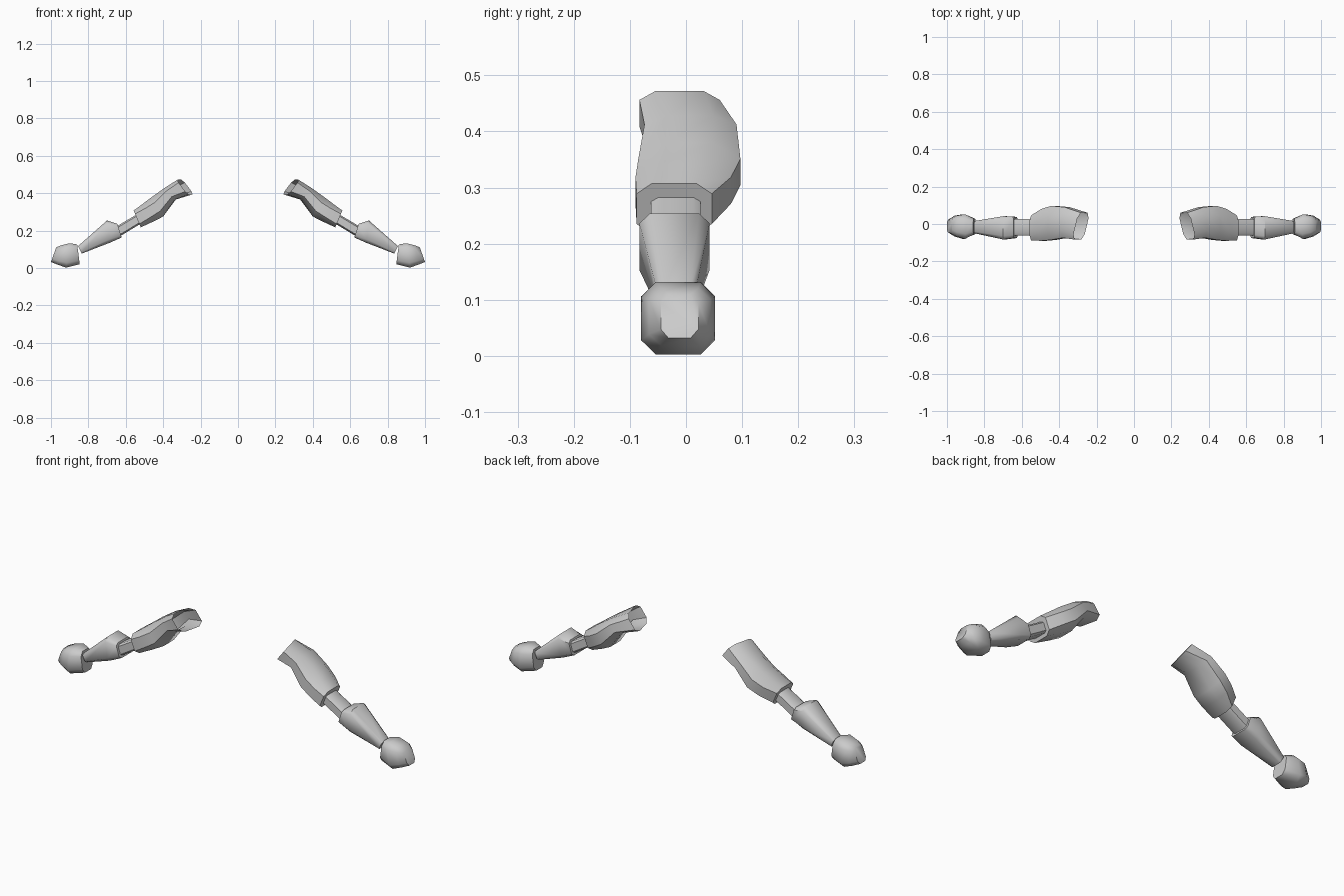
import bpy, bmesh

if "Cube" in bpy.data.objects:
    bpy.data.objects.remove(bpy.data.objects["Cube"])

grey = bpy.data.materials.new("light grey")
grey.diffuse_color = (0.6, 0.6, 0.6, 1)
grey.use_nodes = True
grey.node_tree.nodes["Principled BSDF"].inputs["Base Color"].default_value = grey.diffuse_color


def ring(top, bottom, front, back, k, slant=0.0):
    """Chamfered box section; top and bottom are (x, z) and k is the corner cut."""
    c = 1 - k
    corners = [(1, c), (c, 1), (-c, 1), (-1, c), (-1, -c), (-c, -1), (c, -1), (1, -c)]
    pts = []
    for u, v in corners:
        t = (v + 1) / 2
        y = (front + back) / 2 + u * (back - front) / 2
        x = bottom[0] + (top[0] - bottom[0]) * t - u * slant
        pts.append((x, y, bottom[1] + (top[1] - bottom[1]) * t))
    return pts


def loft(name, sections, side, open_start=False):
    """Skin the sections along the arm; side is 1 or -1 in x."""
    bm = bmesh.new()
    rings = [[bm.verts.new((side * x, y, z)) for x, y, z in ring(*s)] for s in sections]
    for a, b in zip(rings, rings[1:]):
        for i in range(8):
            j = (i + 1) % 8
            bm.faces.new((a[i], a[j], b[j], b[i]))
    bm.faces.new(rings[-1])
    if not open_start:
        bm.faces.new(rings[0][::-1])
    bmesh.ops.recalc_face_normals(bm, faces=bm.faces)
    me = bpy.data.meshes.new(name)
    bm.to_mesh(me)
    bm.free()
    me.materials.append(grey)
    ob = bpy.data.objects.new(name, me)
    bpy.context.collection.objects.link(ob)
    bpy.ops.object.select_all(action='DESELECT')
    ob.select_set(True)
    bpy.context.view_layer.objects.active = ob
    bpy.ops.object.shade_smooth_by_angle(angle=0.9)


# Each section: top (x, z), bottom (x, z), front y, back y, corner cut, slant
upper_arm = [
    ((.313, .472), (.253, .393), -.083, .06, .4, .017),
    ((.39, .428), (.335, .366), -.074, .09, .5, .005),
    ((.46, .38), (.40, .275), -.085, .097, .55),
    ((.51, .342), (.455, .247), -.09, .08, .5),
    ((.558, .307), (.52, .217), -.088, .046, .4),
]
elbow = [
    ((.535, .29), (.505, .246), -.062, .026, .3),
    ((.66, .216), (.63, .17), -.062, .026, .3),
]
forearm = [
    ((.645, .236), (.622, .163), -.075, .038, .3),
    ((.70, .254), (.685, .135), -.083, .042, .3),
    ((.855, .117), (.835, .077), -.05, .016, .3),
]
hand = [
    ((.86, .126), (.846, .02), -.055, .028, .4),
    ((.90, .132), (.92, .002), -.08, .052, .4),
    ((.945, .121), (.965, .018), -.066, .044, .4),
    ((.972, .11), (1.0, .032), -.045, .022, .4),
]

# Both arms
for side, label in ((1, "right"), (-1, "left")):
    loft(label + "_upper_arm", upper_arm, side, open_start=True)
    loft(label + "_elbow", elbow, side)
    loft(label + "_forearm", forearm, side)
    loft(label + "_hand", hand, side)
